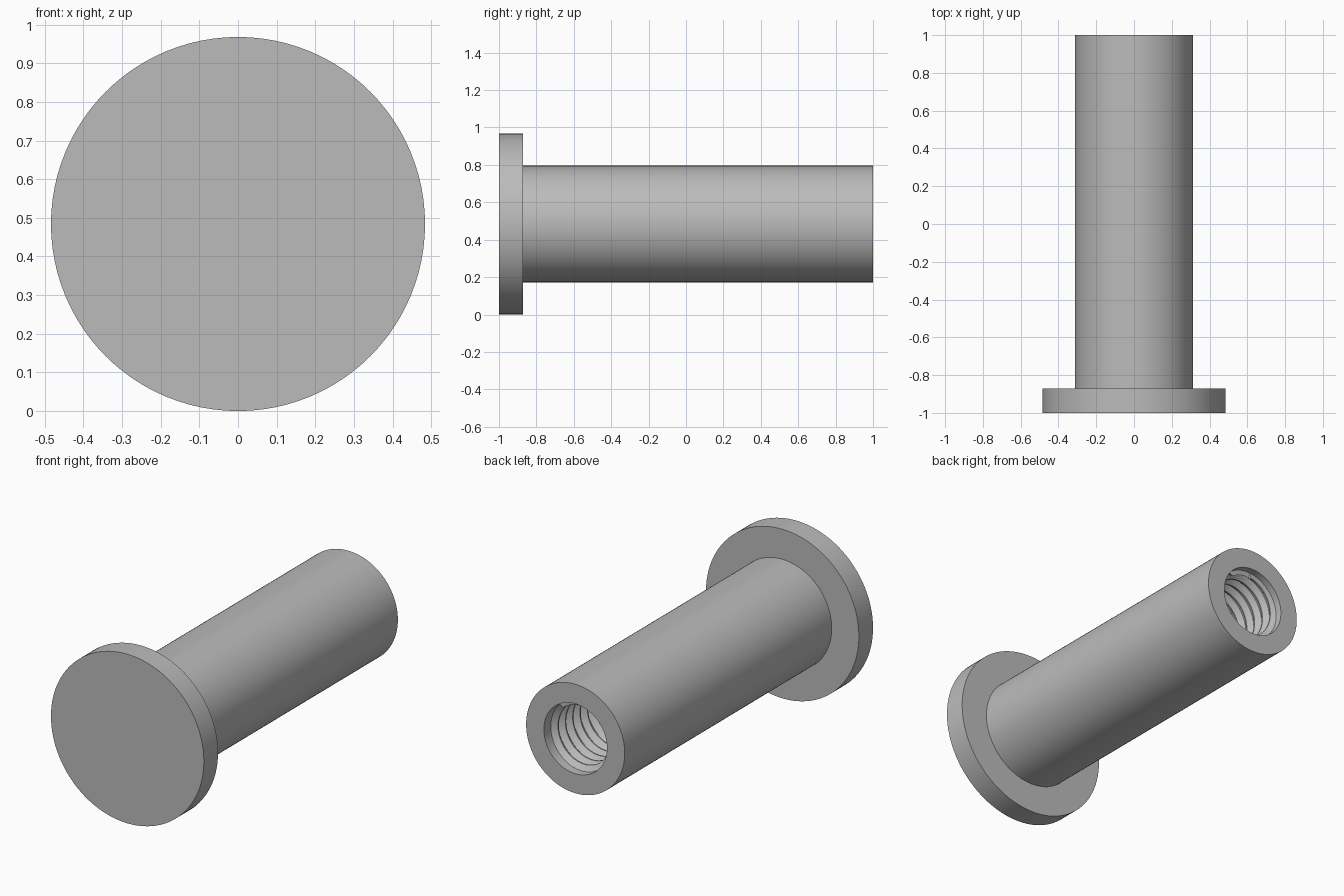
import bpy, bmesh
from math import sin, cos, pi, radians

SEGMENTS = 96
AXIS_Z = 0.484

if "Cube" in bpy.data.objects:
    bpy.data.objects.remove(bpy.data.objects["Cube"])

steel = bpy.data.materials.new("grey steel")
steel.use_nodes = True
colour = (0.5, 0.5, 0.5, 1)
steel.diffuse_color = colour
steel.node_tree.nodes["Principled BSDF"].inputs["Base Color"].default_value = colour


def swept(name, rows, turn_shift=0, flip=False):
    """Sweep rows around the y axis; rows(t) gives (radius, y) pairs at angle t.
    turn_shift joins the seam that many rows further on, making a helix."""
    bm = bmesh.new()
    columns = []
    for i in range(SEGMENTS):
        t = 2 * pi * i / SEGMENTS
        columns.append([bm.verts.new((r * sin(t), y, AXIS_Z + r * cos(t)))
                        for r, y in rows(t)])
    for i in range(SEGMENTS):
        a = columns[i]
        b = columns[(i + 1) % SEGMENTS]
        if i == SEGMENTS - 1 and turn_shift:
            b = b[turn_shift:] + [b[-1]] * turn_shift
        for k in range(len(a) - 1):
            corners = list(dict.fromkeys([a[k], a[k + 1], b[k + 1], b[k]]))
            if len(corners) > 2:
                bm.faces.new(corners[::-1] if flip else corners)
    bmesh.ops.remove_doubles(bm, verts=bm.verts, dist=1e-5)
    mesh = bpy.data.meshes.new(name)
    bm.to_mesh(mesh)
    bm.free()
    mesh.materials.append(steel)
    obj = bpy.data.objects.new(name, mesh)
    bpy.context.collection.objects.link(obj)
    bpy.ops.object.select_all(action='DESELECT')
    obj.select_set(True)
    bpy.context.view_layer.objects.active = obj
    bpy.ops.object.shade_smooth_by_angle(angle=radians(30))
    return obj


BORE, CREST = 0.2, 0.172
MOUTH, THREAD_TOP, THREAD_END = 1.0, 0.96, -0.4
PITCH = 0.066

# Flat head, shank and the rim around the bore
body = [(0, -1), (0.484, -1), (0.484, -0.872), (0.312, -0.872),
        (0.312, MOUTH), (BORE, MOUTH), (BORE, THREAD_TOP)]
swept("flanged_barrel", lambda t: body)

# Blind end of the bore
end = [(BORE, THREAD_END), (0, THREAD_END - 0.1)]
swept("bore_end", lambda t: end)

# Helical thread: two crest points and two root points per turn
TURNS = int((THREAD_TOP - THREAD_END) / PITCH) + 3
STEPS = ((0, BORE), (0.12, BORE), (0.5, CREST), (0.62, CREST))


def thread_rows(t):
    rows = []
    for turn in range(-1, TURNS):
        for step, radius in STEPS:
            y = THREAD_END + PITCH * (turn + step + t / (2 * pi))
            if y <= THREAD_END:
                rows.append((BORE, THREAD_END))
            elif y >= THREAD_TOP:
                rows.append((BORE, THREAD_TOP))
            else:
                rows.append((radius, y))
    return rows


swept("bore_thread", thread_rows, turn_shift=len(STEPS), flip=True)
